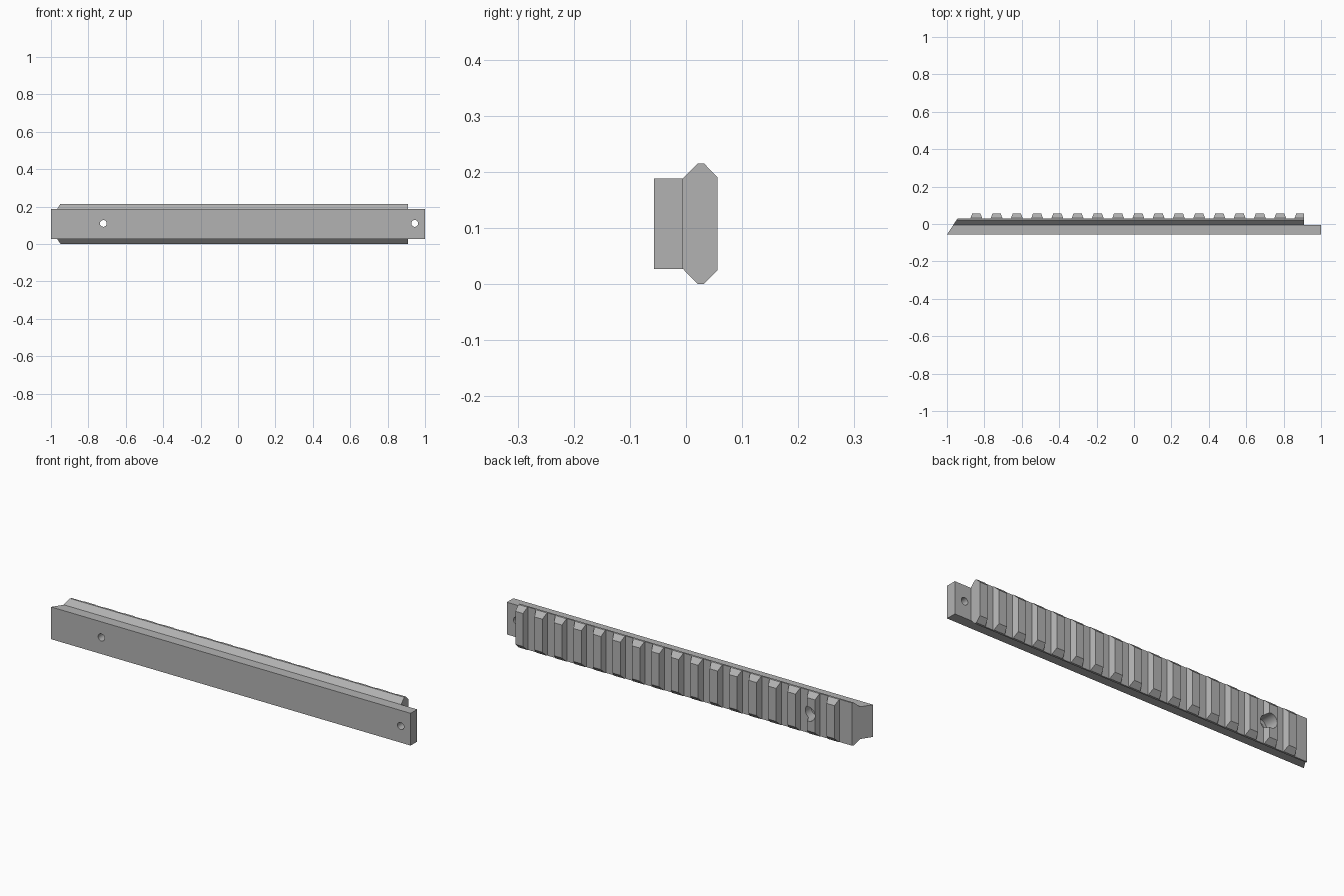
import bpy
import bmesh
import math
from mathutils import Matrix

if "Cube" in bpy.data.objects:
    bpy.data.objects.remove(bpy.data.objects["Cube"], do_unlink=True)

FRONT, SEAM, FLOOR, BACK = -0.057, -0.005, 0.029, 0.056
MID_Z, BASE_HALF, HEAD_HALF = 0.1075, 0.081, 0.1075
PITCH, FIRST_TOOTH, TEETH = 0.1083, -0.843, 17

metal = bpy.data.materials.new("grey metal")
metal.use_nodes = True
grey = (0.45, 0.45, 0.45, 1)
metal.diffuse_color = grey
metal.node_tree.nodes["Principled BSDF"].inputs["Base Color"].default_value = grey


def add_object(name, bm):
    bmesh.ops.recalc_face_normals(bm, faces=bm.faces)
    mesh = bpy.data.meshes.new(name)
    bm.to_mesh(mesh)
    bm.free()
    mesh.materials.append(metal)
    obj = bpy.data.objects.new(name, mesh)
    bpy.context.collection.objects.link(obj)
    return obj


def add_prism(bm, points, offset):
    face = bm.faces.new([bm.verts.new(p) for p in points])
    result = bmesh.ops.extrude_face_region(bm, geom=[face])
    moved = [v for v in result["geom"] if isinstance(v, bmesh.types.BMVert)]
    bmesh.ops.translate(bm, verts=moved, vec=offset)


def cut(target, name, bm):
    cutter = add_object(name, bm)
    cutter.hide_render = True
    mod = target.modifiers.new(name, "BOOLEAN")
    mod.operation = "DIFFERENCE"
    mod.solver = "EXACT"
    mod.object = cutter
    bpy.context.view_layer.objects.active = target
    bpy.ops.object.modifier_apply(modifier=name)
    bpy.data.objects.remove(cutter, do_unlink=True)


def drill(target, name, x, radius, y0, y1):
    bm = bmesh.new()
    place = Matrix.Translation((x, (y0 + y1) / 2, 0.11)) @ Matrix.Rotation(math.pi / 2, 4, "X")
    bmesh.ops.create_cone(bm, cap_ends=True, segments=32, radius1=radius,
                          radius2=radius, depth=y1 - y0, matrix=place)
    cut(target, name, bm)


# Rail: base bar with a dovetail head, swept along x
half = [(FRONT, BASE_HALF), (SEAM, BASE_HALF), (0.021, HEAD_HALF),
        (0.032, HEAD_HALF), (BACK, BASE_HALF + 0.002)]
section = [(y, MID_Z + h) for y, h in half] + [(y, MID_Z - h) for y, h in reversed(half)]
bm = bmesh.new()
add_prism(bm, [(-1, y, z) for y, z in section], (2, 0, 0))
# Raked right-hand end
for v in bm.verts:
    if v.co.x < 0:
        v.co.x += 0.65 * (v.co.y - FRONT)
rail = add_object("mounting_rail", bm)

# Step that leaves a bare tab at the other end
bm = bmesh.new()
add_prism(bm, [(x, y, -0.1) for x, y in ((0.91, SEAM), (1.1, SEAM), (1.1, 0.2), (0.91, 0.2))],
          (0, 0, 0.5))
cut(rail, "end_step", bm)

# Cross slots with sloping sides, leaving the row of teeth
bm = bmesh.new()
slope = 0.010 / (BACK - FLOOR)
top = 0.07
flare = slope * (top - FLOOR)
for i in range(TEETH):
    right = FIRST_TOOTH + i * PITCH - 0.032
    left = right - PITCH + 0.064 if i else -1.2
    outline = ((left, FLOOR), (right, FLOOR), (right + flare, top), (left - flare, top))
    add_prism(bm, [(x, y, -0.1) for x, y in outline], (0, 0, 0.5))
cut(rail, "cross_slots", bm)

# Screw holes, one with a counterbore at the back
drill(rail, "tab_hole", 0.945, 0.018, -0.1, 0.1)
drill(rail, "counterbore", -0.72, 0.036, -0.015, 0.1)
drill(rail, "screw_hole", -0.72, 0.018, -0.1, 0.1)

bpy.ops.object.select_all(action="DESELECT")
rail.select_set(True)
bpy.context.view_layer.objects.active = rail
bpy.ops.object.shade_smooth_by_angle(angle=math.radians(25))
